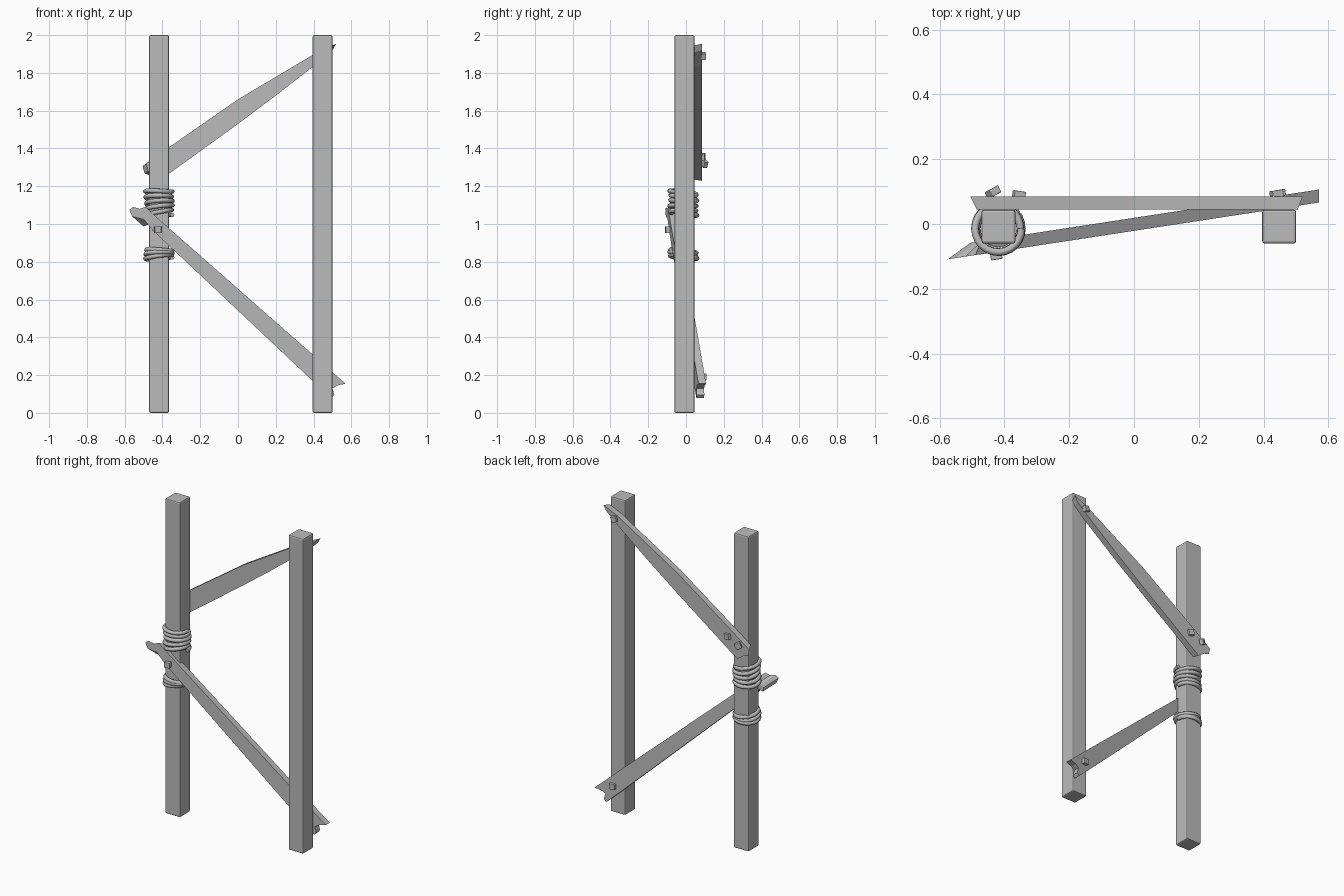
import bpy, bmesh, math
from mathutils import Vector

cube = bpy.data.objects.get("Cube")
if cube:
    bpy.data.objects.remove(cube, do_unlink=True)

grey = bpy.data.materials.new("weathered_grey")
grey.use_nodes = True
grey.diffuse_color = (0.5, 0.5, 0.5, 1)
grey.node_tree.nodes["Principled BSDF"].inputs["Base Color"].default_value = (0.5, 0.5, 0.5, 1)


def add_object(name, data):
    obj = bpy.data.objects.new(name, data)
    bpy.context.scene.collection.objects.link(obj)
    data.materials.append(grey)
    return obj


def box(name, centre, size, bevel, rotation=(0, 0, 0)):
    mesh = bpy.data.meshes.new(name)
    bm = bmesh.new()
    bmesh.ops.create_cube(bm, size=1)
    bmesh.ops.scale(bm, vec=size, verts=bm.verts)
    bmesh.ops.bevel(bm, geom=bm.edges[:], offset=bevel, segments=2, profile=0.5, affect='EDGES')
    bm.to_mesh(mesh)
    bm.free()
    obj = add_object(name, mesh)
    obj.location = centre
    obj.rotation_euler = rotation
    return obj


def plank(name, outline, slope, front_y, lean, thickness):
    """Extrude an x-z outline; the third value slides the back edge along the plank."""
    mesh = bpy.data.meshes.new(name)
    bm = bmesh.new()
    front, back = [], []
    for x, z, slide in outline:
        front.append(bm.verts.new((x, front_y + lean * x, z)))
        bx = x + slide
        back.append(bm.verts.new((bx, front_y + lean * bx + thickness, z + slide * slope)))
    bm.faces.new(front)
    bm.faces.new(back[::-1])
    for i in range(len(front)):
        j = (i + 1) % len(front)
        bm.faces.new((front[j], front[i], back[i], back[j]))
    bmesh.ops.recalc_face_normals(bm, faces=bm.faces)
    bm.to_mesh(mesh)
    bm.free()
    return add_object(name, mesh)


def rope(name, low, high, turns):
    """Slightly uneven coil around the right post."""
    curve = bpy.data.curves.new(name, 'CURVE')
    curve.dimensions = '3D'
    curve.bevel_depth = 0.012
    curve.bevel_resolution = 2
    curve.use_fill_caps = True
    steps = turns * 24
    spline = curve.splines.new('POLY')
    spline.points.add(steps)
    for i, point in enumerate(spline.points):
        t = i / steps
        a = t * turns * math.tau
        r = 0.07 + 0.003 * math.sin(a * 0.7)
        z = low + (high - low) * t + 0.008 * math.cos(a + t * 3)
        point.co = (-0.418 + r * math.cos(a), -0.014 + r * math.sin(a), z, 1)
    spline.use_smooth = True
    return add_object(name, curve)


# Upright posts
for name, x in (("right_post", -0.418), ("left_post", 0.448)):
    box(name, (x, -0.008, 1), (0.105, 0.105, 2), 0.008)

# Upper brace, nailed across the back of both posts
plank("upper_brace", [
    (-0.485, 1.32, -0.02), (-0.36, 1.41, 0), (0, 1.66, 0), (0.32, 1.85, 0),
    (0.42, 1.91, 0), (0.505, 1.945, 0.015), (0.485, 1.91, 0.015), (0.4, 1.835, 0),
    (0.2, 1.68, 0), (0, 1.53, 0), (-0.36, 1.27, 0), (-0.41, 1.235, -0.01),
    (-0.455, 1.265, -0.01), (-0.475, 1.28, -0.02)],
    0.65, 0.045, 0, 0.04)

# Lower brace, running from the front of one post to the back of the other
plank("lower_brace", [
    (-0.575, 1.075, 0.07), (-0.555, 1.09, 0.07), (-0.52, 1.08, 0.05), (-0.49, 1.09, 0.02),
    (-0.43, 1.035, 0), (0.4, 0.305, 0), (0.5, 0.215, 0), (0.57, 0.155, 0),
    (0.525, 0.145, 0), (0.5, 0.13, 0), (0.51, 0.095, 0), (0.495, 0.078, 0),
    (0.4, 0.165, 0), (-0.45, 0.965, 0), (-0.5, 1.025, 0.03), (-0.56, 1.04, 0.06)],
    -0.88, -0.021, 0.153, 0.04)

# Rope lashings above and below the brace
rope("upper_lashing", 1.04, 1.18, 5)
rope("lower_lashing", 0.815, 0.865, 3)

# Square nail heads
for name, centre, turn in (
        ("front_nail", (-0.425, -0.098, 0.97), (0, 0, 0.15)),
        ("upper_left_nail", (0.44, 0.092, 1.89), (0, 0.3, 0.15)),
        ("upper_right_nail", (-0.355, 0.09, 1.355), (0, 0.2, -0.15)),
        ("upper_end_nail", (-0.435, 0.098, 1.32), (0, 0.5, 0.5)),
        ("lower_left_nail", (0.45, 0.094, 0.19), (0, 0, 0.15))):
    box(name, centre, (0.036, 0.024, 0.036), 0.003, turn)
